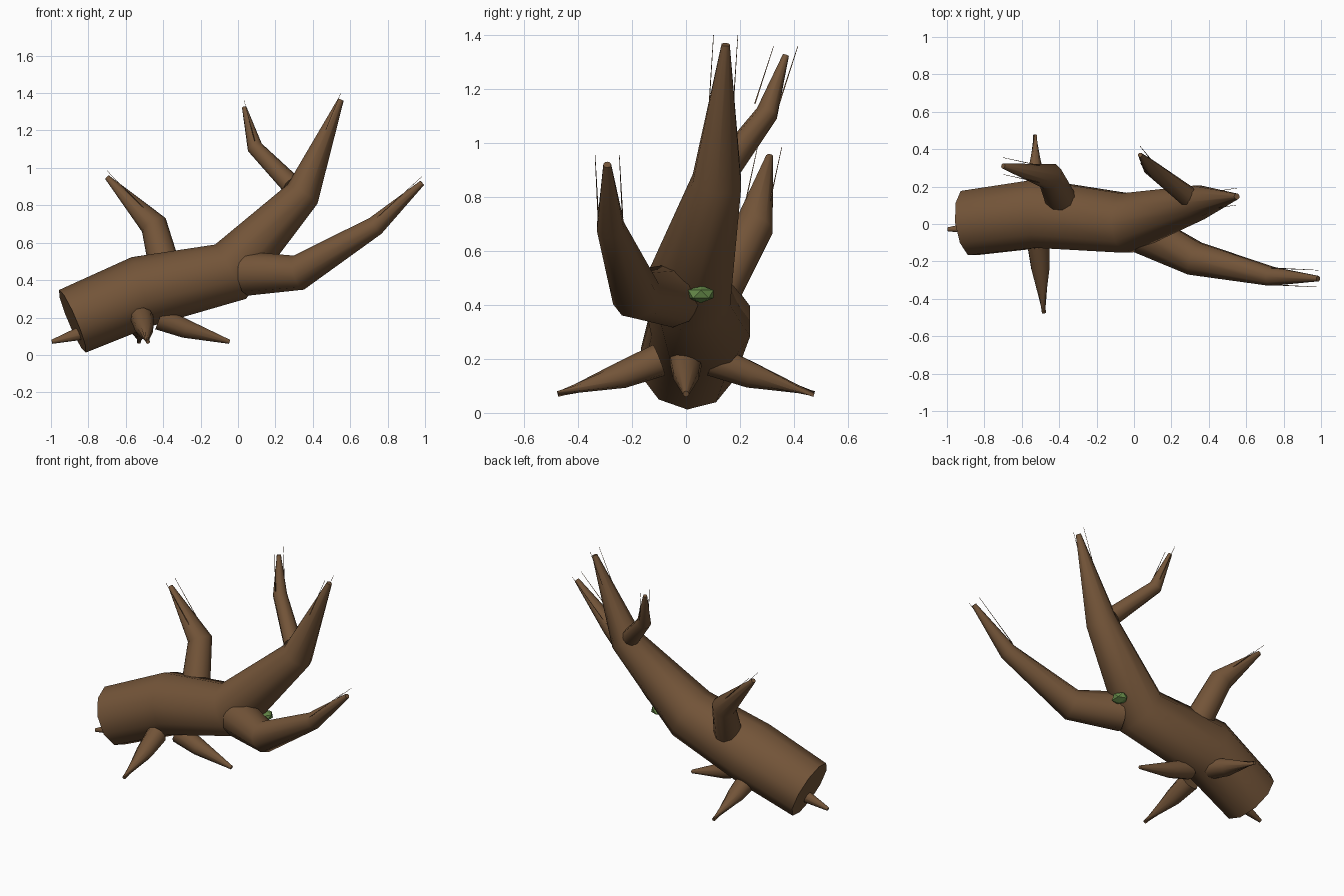
import bpy, bmesh, math
from mathutils import Vector, Matrix

if "Cube" in bpy.data.objects:
    bpy.data.objects.remove(bpy.data.objects["Cube"])


def material(name, colour):
    m = bpy.data.materials.new(name)
    m.diffuse_color = (*colour, 1)
    m.use_nodes = True
    m.node_tree.nodes["Principled BSDF"].inputs["Base Color"].default_value = m.diffuse_color
    return m


BARK = material("bark brown", (0.171, 0.089, 0.040))
MOSS = material("moss green", (0.13, 0.25, 0.065))


def finish(bm, name, mat):
    bmesh.ops.recalc_face_normals(bm, faces=bm.faces)
    me = bpy.data.meshes.new(name)
    bm.to_mesh(me)
    bm.free()
    ob = bpy.data.objects.new(name, me)
    bpy.context.collection.objects.link(ob)
    me.materials.append(mat)
    return ob


def smooth(ob):
    bpy.ops.object.select_all(action='DESELECT')
    bpy.context.view_layer.objects.active = ob
    ob.select_set(True)
    bpy.ops.object.shade_smooth_by_angle(angle=math.radians(50))


def limb(name, stations, sides=10):
    """Tapered capped tube through (x, y, z, radius) stations."""
    bm = bmesh.new()
    pts = [Vector(s[:3]) for s in stations]
    rings = []
    for i, p in enumerate(pts):
        d = Vector()
        if i > 0:
            d += (p - pts[i - 1]).normalized()
        if i < len(pts) - 1:
            d += (pts[i + 1] - p).normalized()
        d.normalize()
        u = d.cross(Vector((0, 1, 0)))
        if u.length < 0.3:
            u = d.cross(Vector((1, 0, 0)))
        u.normalize()
        v = d.cross(u)
        r = stations[i][3]
        rings.append([bm.verts.new(p + r * (math.cos(a) * u + math.sin(a) * v))
                      for a in (math.tau * k / sides for k in range(sides))])
    for a, b in zip(rings, rings[1:]):
        for k in range(sides):
            n = (k + 1) % sides
            bm.faces.new((a[k], a[n], b[n], b[k]))
    bm.faces.new(rings[0])
    bm.faces.new(rings[-1])
    ob = finish(bm, name, BARK)
    smooth(ob)


# Trunk and main branches
limbs = {
    "trunk": [(-0.885, 0.005, 0.18, 0.182), (-0.51, 0.055, 0.34, 0.192),
              (-0.04, 0.005, 0.445, 0.167), (0.345, 0.115, 0.86, 0.095),
              (0.55, 0.147, 1.365, 0.016)],
    "front_branch": [(0.05, -0.05, 0.435, 0.118), (0.325, -0.185, 0.44, 0.095),
                     (0.735, -0.28, 0.69, 0.053), (0.985, -0.292, 0.92, 0.015)],
    "rear_branch": [(-0.39, 0.125, 0.46, 0.085), (-0.45, 0.255, 0.695, 0.073),
                    (-0.70, 0.31, 0.95, 0.014)],
    "upper_branch": [(0.285, 0.15, 0.91, 0.055), (0.09, 0.30, 1.11, 0.042),
                     (0.033, 0.37, 1.325, 0.012)],
}
for name, stations in limbs.items():
    limb(name, stations)
    # Loose bark fibres flanking each tip
    for side, dy in (("front", -0.045), ("back", 0.045)):
        a, b = stations[-2:]
        path = [(a[0], a[1] + dy, a[2] + 0.035, 0.003),
                (b[0], b[1] + dy, b[2] + 0.035, 0.0012)]
        limb(f"{name}_{side}_fibre", path, 3)

# Four short roots spreading from under the trunk
for name, dx, dy in (("right_root", 1, 0), ("left_root", -1, -0.06),
                     ("front_root", 0.08, -1), ("back_root", -0.02, 1)):
    limb(name, [(-0.52 + dx * d, dy * d, z, r) for d, z, r in
                ((0.10, 0.195, 0.062), (0.24, 0.14, 0.05), (0.475, 0.07, 0.011))])

# Moss clump in the fork
bm = bmesh.new()
bmesh.ops.create_icosphere(
    bm, subdivisions=1, radius=0.055,
    matrix=Matrix.Translation((0.155, 0.055, 0.44)) @ Matrix.Diagonal((0.9, 1, 0.6, 1)))
finish(bm, "moss", MOSS)
